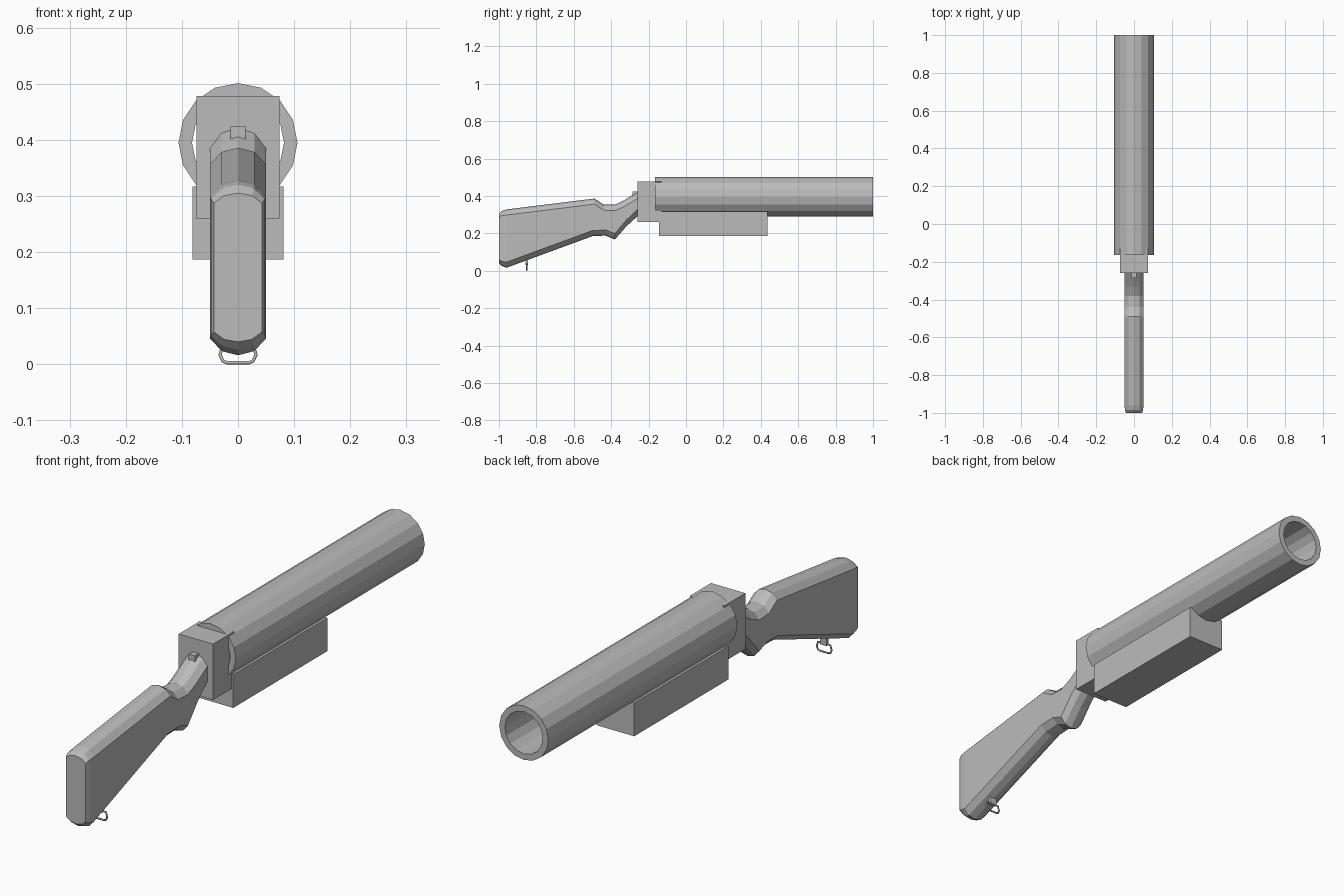
import bpy, bmesh
from math import sin, cos, tau
from mathutils import Vector

cube = bpy.data.objects.get("Cube")
if cube:
    bpy.data.objects.remove(cube, do_unlink=True)

grey = bpy.data.materials.new("plain grey")
grey.use_nodes = True
COLOUR = (0.5, 0.5, 0.5, 1)
grey.diffuse_color = COLOUR
grey.node_tree.nodes["Principled BSDF"].inputs["Base Color"].default_value = COLOUR


def finish(name, bm):
    """Turn a bmesh into a named, flat-shaded object."""
    bmesh.ops.recalc_face_normals(bm, faces=bm.faces)
    mesh = bpy.data.meshes.new(name)
    bm.to_mesh(mesh)
    bm.free()
    mesh.materials.append(grey)
    obj = bpy.data.objects.new(name, mesh)
    bpy.context.scene.collection.objects.link(obj)
    return obj


def box(name, low, high):
    bm = bmesh.new()
    bmesh.ops.create_cube(bm, size=1)
    low, high = Vector(low), Vector(high)
    for v in bm.verts:
        v.co = (low + high) / 2 + v.co * (high - low)
    return finish(name, bm)


def loft(name, rings, closed=False):
    """Bridge successive rings; cap the ends, or join them when closed."""
    bm = bmesh.new()
    loops = [[bm.verts.new(p) for p in ring] for ring in rings]
    pairs = list(zip(loops, loops[1:]))
    if closed:
        pairs.append((loops[-1], loops[0]))
    else:
        bm.faces.new(loops[0])
        bm.faces.new(loops[-1])
    for a, b in pairs:
        for i in range(len(a)):
            j = (i + 1) % len(a)
            bm.faces.new((a[i], a[j], b[j], b[i]))
    return finish(name, bm)


# Barrel: open sixteen-sided tube
def circle(radius, y, sides=16):
    return [(radius * sin(tau * i / sides), y, 0.395 + radius * cos(tau * i / sides))
            for i in range(sides)]


OUTER, INNER, BACK, MUZZLE = 0.106, 0.082, -0.165, 1.0
loft("barrel", [circle(OUTER, BACK), circle(OUTER, MUZZLE),
                circle(INNER, MUZZLE), circle(INNER, BACK)], closed=True)

# Receiver block and fore grip
box("receiver", (-0.074, -0.26, 0.26), (0.074, -0.13, 0.478))
box("fore_grip", (-0.081, -0.145, 0.187), (0.081, 0.435, 0.317))


# Stock: chamfered cross-section swept from the butt to the wrist
def section(top, bottom, half, edge):
    (ty, tz), (by, bz) = top, bottom
    right = [(0, ty, tz), (half * 0.58, ty, tz - edge * 0.25), (half, ty, tz - edge),
             (half, by, bz + edge), (half * 0.58, by, bz + edge * 0.25), (0, by, bz)]
    left = [(-x, y, z) for x, y, z in right[-2:0:-1]]
    return right + left


stations = [
    ((-1.0, 0.305), (-1.0, 0.04), 0.043, 0.018),
    ((-0.985, 0.32), (-0.985, 0.026), 0.048, 0.025),
    ((-0.96, 0.328), (-0.96, 0.016), 0.05, 0.03),
    ((-0.49, 0.386), (-0.5, 0.185), 0.05, 0.03),
    ((-0.44, 0.354), (-0.43, 0.188), 0.05, 0.03),
    ((-0.38, 0.353), (-0.38, 0.167), 0.05, 0.032),
    ((-0.33, 0.377), (-0.32, 0.236), 0.05, 0.034),
    ((-0.26, 0.421), (-0.25, 0.3), 0.05, 0.036),
]
loft("stock", [section(*s) for s in stations])

# Small tang on top of the wrist
box("tang", (-0.013, -0.285, 0.395), (0.013, -0.255, 0.425))

# Sling loop under the butt: rounded rectangular wire and its mount
outline = [(-0.032, 0.017), (-0.027, 0.006), (-0.02, 0.003), (0.02, 0.003),
           (0.027, 0.006), (0.032, 0.017), (0.027, 0.036), (-0.027, 0.036)]
curve = bpy.data.curves.new("sling_loop", "CURVE")
curve.dimensions = "3D"
curve.bevel_depth = 0.0035
curve.bevel_resolution = 1
spline = curve.splines.new("POLY")
spline.points.add(len(outline) - 1)
for point, (x, z) in zip(spline.points, outline):
    point.co = (x, -0.852, z, 1)
spline.use_cyclic_u = True
curve.materials.append(grey)
bpy.context.scene.collection.objects.link(bpy.data.objects.new("sling_loop", curve))
box("sling_mount", (-0.014, -0.859, 0.032), (0.014, -0.845, 0.075))
